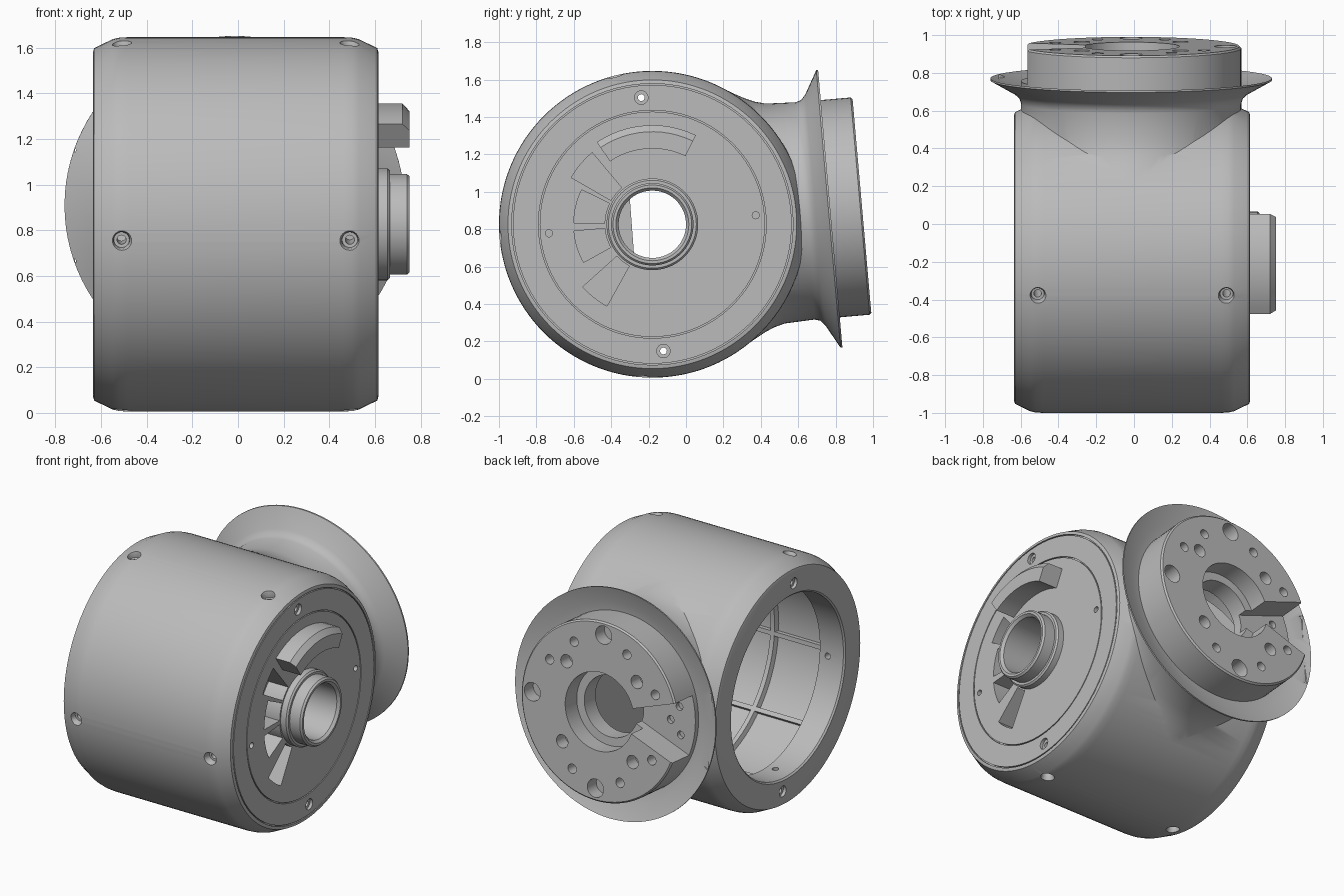
import bpy, bmesh
from math import sin, cos, pi, radians
from mathutils import Matrix, Vector

cube = bpy.data.objects.get("Cube")
if cube:
    bpy.data.objects.remove(cube)

grey = bpy.data.materials.new("light grey")
grey.use_nodes = True
grey.diffuse_color = (0.5, 0.5, 0.5, 1)
grey.node_tree.nodes["Principled BSDF"].inputs["Base Color"].default_value = (0.5, 0.5, 0.5, 1)


def frame(origin, u, v, w):
    return Matrix.Translation(origin) @ Matrix((u, v, w)).transposed().to_4x4()


# Working frames: the drum lies along x, the neck leans slightly upward
TILT = radians(5)
CENTRE = Vector((0, -0.18, 0.826))
DRUM = frame(CENTRE, (0, 1, 0), (0, 0, 1), (1, 0, 0))
NECK = frame(CENTRE + Vector((-0.015, 0, 0)), (-1, 0, 0),
             (0, -sin(TILT), cos(TILT)), (0, cos(TILT), sin(TILT)))


def skin(name, rings, mat, closed=False):
    """Join equal rings of points into a solid; closed makes a hoop."""
    bm = bmesh.new()
    rows = [[bm.verts.new(mat @ Vector(p)) for p in ring] for ring in rings]
    n = len(rows[0])
    pairs = list(zip(rows, rows[1:]))
    if closed:
        pairs.append((rows[-1], rows[0]))
    else:
        bm.faces.new(rows[0])
        bm.faces.new(rows[-1])
    for a, b in pairs:
        for i in range(n):
            j = (i + 1) % n
            bm.faces.new((a[i], a[j], b[j], b[i]))
    bmesh.ops.recalc_face_normals(bm, faces=bm.faces)
    mesh = bpy.data.meshes.new(name)
    bm.to_mesh(mesh)
    bm.free()
    mesh.materials.append(grey)
    ob = bpy.data.objects.new(name, mesh)
    bpy.context.collection.objects.link(ob)
    return ob


def lathe(name, profile, mat, closed=False, n=96, at=(0, 0)):
    """Profile rows are (distance, radius) or (distance, side radius, upright radius)."""
    turn = [2 * pi * i / n for i in range(n)]
    return skin(name, [[(at[0] + p[1] * cos(t), at[1] + p[-1] * sin(t), p[0]) for t in turn]
                       for p in profile], mat, closed)


def drill(mat, u, v, w0, w1, r, n=24):
    return lathe("cutter", [(w0, r), (w1, r)], mat, n=n, at=(u, v))


def prism(name, points, w0, w1, mat):
    return skin(name, [[(u, v, w) for u, v in points] for w in (w0, w1)], mat)


def polar(r, deg):
    return r * cos(radians(deg)), r * sin(radians(deg))


def sector(a0, a1, r0, r1, n=12):
    angles = [a0 + (a1 - a0) * i / n for i in range(n + 1)]
    return [polar(r1, a) for a in angles] + [polar(r0, a) for a in reversed(angles)]


def combine(ob, tools, operation):
    for tool in tools:
        mod = ob.modifiers.new("cut", 'BOOLEAN')
        mod.operation = operation
        mod.solver = 'EXACT'
        mod.object = tool
    graph = bpy.context.evaluated_depsgraph_get()
    mesh = bpy.data.meshes.new_from_object(ob.evaluated_get(graph))
    ob.modifiers.clear()
    ob.data = mesh
    for tool in tools:
        bpy.data.objects.remove(tool)


# Housing: drum with chamfered ends, blended into the neck and its thin collar
housing = lathe("housing", [(-0.635, 0.755), (-0.63, 0.772), (-0.55, 0.811), (-0.52, 0.818),
                            (-0.48, 0.82), (0.46, 0.82), (0.50, 0.818), (0.53, 0.811),
                            (0.61, 0.772), (0.615, 0.755)], DRUM, n=128)
neck = lathe("neck", [(0.2, 0.56, 0.6), (0.38, 0.57, 0.722), (0.44, 0.58, 0.69),
                      (0.5, 0.585, 0.655), (0.55, 0.585, 0.628), (0.6, 0.584, 0.606),
                      (0.66, 0.583, 0.59), (0.82, 0.583), (0.85, 0.592), (0.875, 0.62),
                      (0.945, 0.745), (0.955, 0.745), (0.915, 0.64), (0.905, 0.583),
                      (1.115, 0.583), (1.125, 0.573)], NECK)
combine(housing, [neck], 'UNION')

# Hollow interior with a ring rib, the open end and the bores
cuts = [
    lathe("cutter", [(-0.7, 0.61), (-0.635, 0.61), (-0.625, 0.6), (-0.45, 0.6), (-0.44, 0.72),
                     (-0.06, 0.72), (-0.05, 0.69), (-0.02, 0.69), (-0.01, 0.72), (0.42, 0.72)], DRUM),
    drill(DRUM, 0, 0, 0.3, 0.7, 0.2, 64),
    drill(NECK, 0, 0, 0.5, 0.88, 0.42, 64),
    lathe("cutter", [(0.8, 0.2), (1.0, 0.2), (1.001, 0.255), (1.2, 0.255)], NECK, n=64),
    prism("cutter", [(0.18, -0.06), (0.7, -0.25), (0.7, 0.25), (0.18, 0.06)], 0.94, 1.2, NECK),
]

# Seam grooves on the closed end
for r in (0.745, 0.602):
    cuts.append(lathe("cutter", [(0.603, r), (0.603, r + 0.007), (0.63, r + 0.007), (0.63, r)],
                      DRUM, closed=True))

# Fan-shaped pockets beside the hub
for a0, a1, r in ((130, 150, 0.5), (154, 179, 0.42), (185, 209, 0.42), (222, 241, 0.5)):
    cuts.append(prism("cutter", sector(a0, a1, 0.255, r), 0.47, 0.7, DRUM))

# Long bolt holes with countersinks, and small dowel holes
for a in (95, 275):
    u, v = polar(0.68, a)
    cuts.append(drill(DRUM, u, v, -0.7, 0.7, 0.018))
    cuts.append(drill(DRUM, u, v, 0.595, 0.7, 0.036))
    cuts.append(drill(DRUM, u, v, -0.7, -0.615, 0.036))
for a in (5, 185):
    cuts.append(drill(DRUM, *polar(0.555, a), 0.58, 0.7, 0.019))

# Radial screw holes around the drum
for a in (104, 185, 266):
    c, s = polar(1, a)
    for x in (-0.51, 0.49):
        radial = frame(CENTRE + Vector((x, 0, 0)), (1, 0, 0), (0, -s, c), (0, c, s))
        cuts.append(lathe("cutter", [(0.55, 0.02), (0.775, 0.02), (0.776, 0.034),
                                     (0.8, 0.036), (0.84, 0.052)], radial, n=24))

# Mounting holes on the neck face
for a in (90, 180, 270):
    cuts.append(drill(NECK, *polar(0.5, a), 1.03, 1.2, 0.06))
for a in (45, 135, 225, 315):
    cuts.append(drill(NECK, *polar(0.37, a), 1.03, 1.2, 0.043))
for a in (28, 67, 148, 247, 332, 118, 293):
    cuts.append(drill(NECK, *polar(0.455, a), 1.04, 1.2, 0.031))
for u, v in ((0.46, 0.1), (0.4, 0), (0.48, -0.08)):
    cuts.append(drill(NECK, u, v, 0.91, 1.0, 0.025))
combine(housing, cuts, 'DIFFERENCE')

# Hub: stepped tube through the closed end
hub = lathe("hub", [(0.41, 0.18), (0.41, 0.205), (0.605, 0.205), (0.605, 0.245), (0.655, 0.245),
                    (0.665, 0.235), (0.665, 0.22), (0.74, 0.22), (0.752, 0.21), (0.752, 0.195),
                    (0.735, 0.18)], DRUM, closed=True)

# Curved stop block with a sloped outer edge
stop = skin("stop_block", [[(u, v, w) for u, v in sector(64, 124, 0.405, r)]
                           for w, r in ((0.6, 0.53), (0.72, 0.53), (0.752, 0.495))], DRUM)

# Slanted cable guard behind the closed end
guard = prism("cable_guard", [(-0.095, -0.2), (-0.125, 0.2), (-0.45, 0.2), (-0.45, -0.2)],
              0.33, 0.425, DRUM)

# Lengthwise ribs on the inner wall
ribs = []
for i, a in enumerate((104, 185, 225, 266)):
    ribs.append(prism("inner_rib_%d" % (i + 1), sector(a - 1.2, a + 1.2, 0.69, 0.73, 2),
                      -0.45, 0.43, DRUM))

# Smooth rounded surfaces, sharp edges kept
bpy.ops.object.select_all(action='DESELECT')
for ob in [housing, hub, stop, guard] + ribs:
    ob.select_set(True)
bpy.context.view_layer.objects.active = housing
bpy.ops.object.shade_smooth_by_angle(angle=radians(32))
